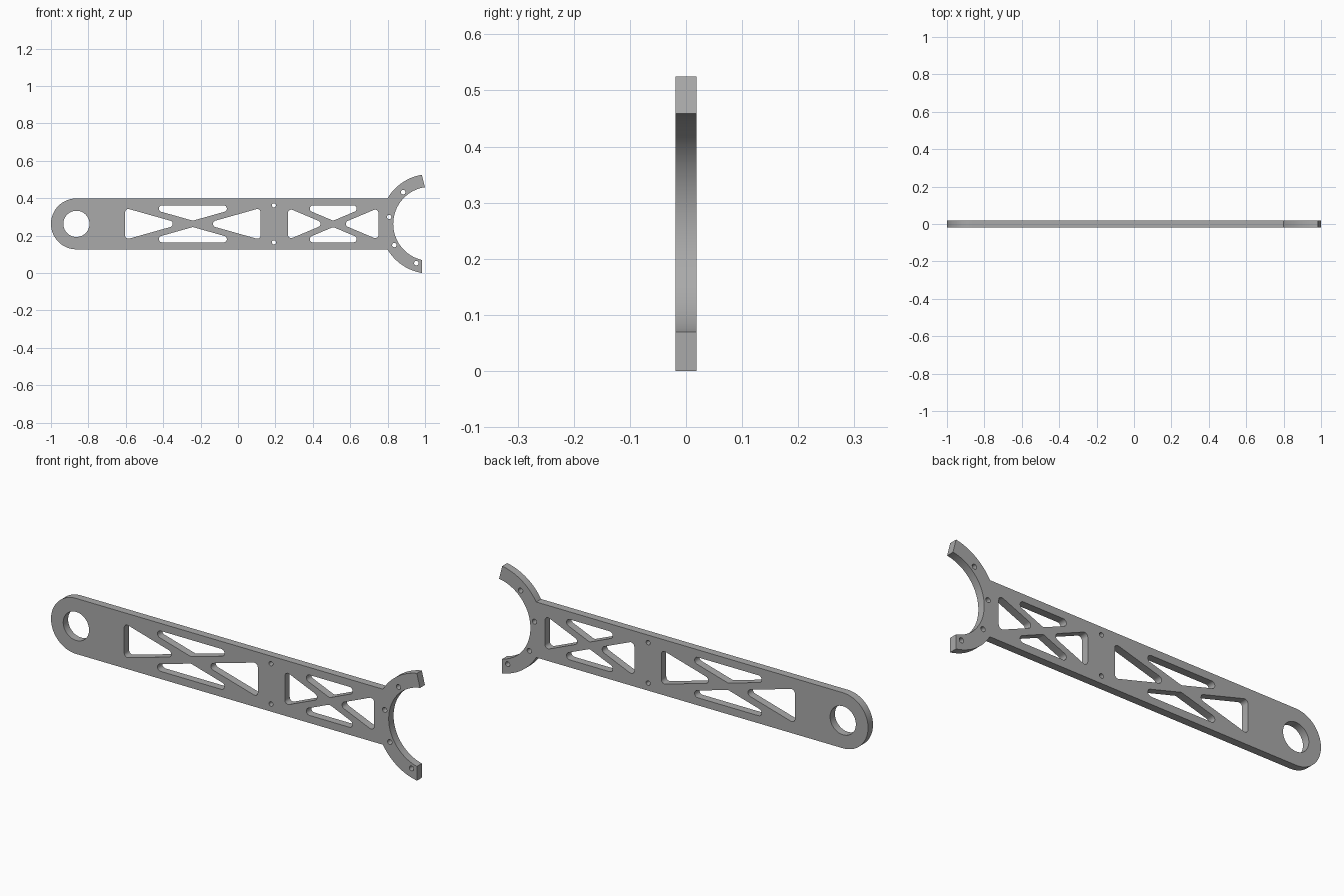
import bpy, bmesh
from math import sin, cos, asin, tan, pi, radians
from mathutils import Vector

if "Cube" in bpy.data.objects:
    bpy.data.objects.remove(bpy.data.objects["Cube"], do_unlink=True)

MID = 0.2627         # height of the long axis
HALF = 0.136         # half height of the bar
THICK = 0.038
END_X = -1 + HALF    # centre of the round end
FORK = Vector((1.028, MID))
R_OUT, R_IN = 0.2665, 0.198


def arc(c, r, a0, a1, n):
    """Points along an arc, angles in degrees."""
    angles = [radians(a0 + (a1 - a0) * i / n) for i in range(n + 1)]
    return [Vector((c[0] + r * cos(a), c[1] + r * sin(a))) for a in angles]


def circle(x, z, r, n=32):
    return arc((x, z), r, 0, 360, n)[:-1]


def rounded(corners, r, n=8):
    """Fillet every corner of a convex polygon."""
    pts = []
    for i, p in enumerate(corners):
        a = (corners[i - 1] - p).normalized()
        b = (corners[(i + 1) % len(corners)] - p).normalized()
        half = a.angle(b) / 2
        c = p + (a + b).normalized() * (r / sin(half))
        d0 = p + a * (r / tan(half)) - c
        d1 = p + b * (r / tan(half)) - c
        turn = d0.angle(d1)
        for k in range(n + 1):
            t = k / n
            d = (d0 * sin((1 - t) * turn) + d1 * sin(t * turn)) / sin(turn)
            pts.append(c + d)
    return pts


def truss_windows(x, half_w):
    """Four triangular openings left around an X brace."""
    slope, gap, top, r = 0.102 / half_w, 0.017, 0.099, 0.0175
    c = Vector((x, MID))
    loops = []
    for s in (-1, 1):
        tip = gap / slope
        rise = (half_w - tip) * slope
        run = (top - gap) / slope
        side = [(s * tip, 0), (s * half_w, rise), (s * half_w, -rise)]
        flat = [(0, s * gap), (run, s * top), (-run, s * top)]
        loops += [rounded([c + Vector(p) for p in tri], r) for tri in (side, flat)]
    return loops


# Outer outline: round end, straight bar, open fork
join = 180 - asin(HALF / R_OUT) * 180 / pi
outline = arc((END_X, MID), HALF, 270, 90, 48)
outline += arc(FORK, R_OUT, join, 99.8, 24)
outline += arc(FORK, R_IN, 98.2, 256.9, 64)
outline += arc(FORK, R_OUT, 260.3, 360 - join, 24)

# Openings: pivot hole, truss windows and screw holes
loops = [outline, circle(END_X, MID, 0.07, 64)]
loops += truss_windows(-0.2415, 0.362) + truss_windows(0.509, 0.242)
loops += [circle(0.192, MID + s * 0.099, 0.011, 24) for s in (-1, 1)]
for angle in (130.5, 170.5, 210.5, 250.5):
    p = arc(FORK, 0.223, angle, angle, 1)[0]
    loops.append(circle(p.x, p.y, 0.012, 24))

# Fill the profile and give it thickness
curve = bpy.data.curves.new("arm_profile", 'CURVE')
curve.dimensions = '2D'
curve.fill_mode = 'BOTH'
curve.extrude = THICK / 2
for loop in loops:
    spline = curve.splines.new('POLY')
    spline.points.add(len(loop) - 1)
    for point, p in zip(spline.points, loop):
        point.co = (p.x, p.y, 0, 1)
    spline.use_cyclic_u = True
profile = bpy.data.objects.new("arm_profile", curve)
bpy.context.collection.objects.link(profile)
bpy.context.view_layer.update()
evaluated = profile.evaluated_get(bpy.context.evaluated_depsgraph_get())
mesh = bpy.data.meshes.new_from_object(evaluated)
bpy.data.objects.remove(profile, do_unlink=True)

# Weld the walls to the faces and stand the plate upright
bm = bmesh.new()
bm.from_mesh(mesh)
bmesh.ops.remove_doubles(bm, verts=bm.verts, dist=1e-5)
for v in bm.verts:
    v.co = (v.co.x, -v.co.z, v.co.y)
bmesh.ops.recalc_face_normals(bm, faces=bm.faces)
bm.to_mesh(mesh)
bm.free()

grey = bpy.data.materials.new("plain_grey")
grey.use_nodes = True
colour = (0.4, 0.4, 0.4, 1)
grey.diffuse_color = colour
grey.node_tree.nodes["Principled BSDF"].inputs["Base Color"].default_value = colour
mesh.materials.clear()
mesh.materials.append(grey)

arm = bpy.data.objects.new("truss_arm", mesh)
bpy.context.collection.objects.link(arm)
bpy.ops.object.select_all(action='DESELECT')
arm.select_set(True)
bpy.context.view_layer.objects.active = arm
bpy.ops.object.shade_smooth_by_angle(angle=radians(30))
